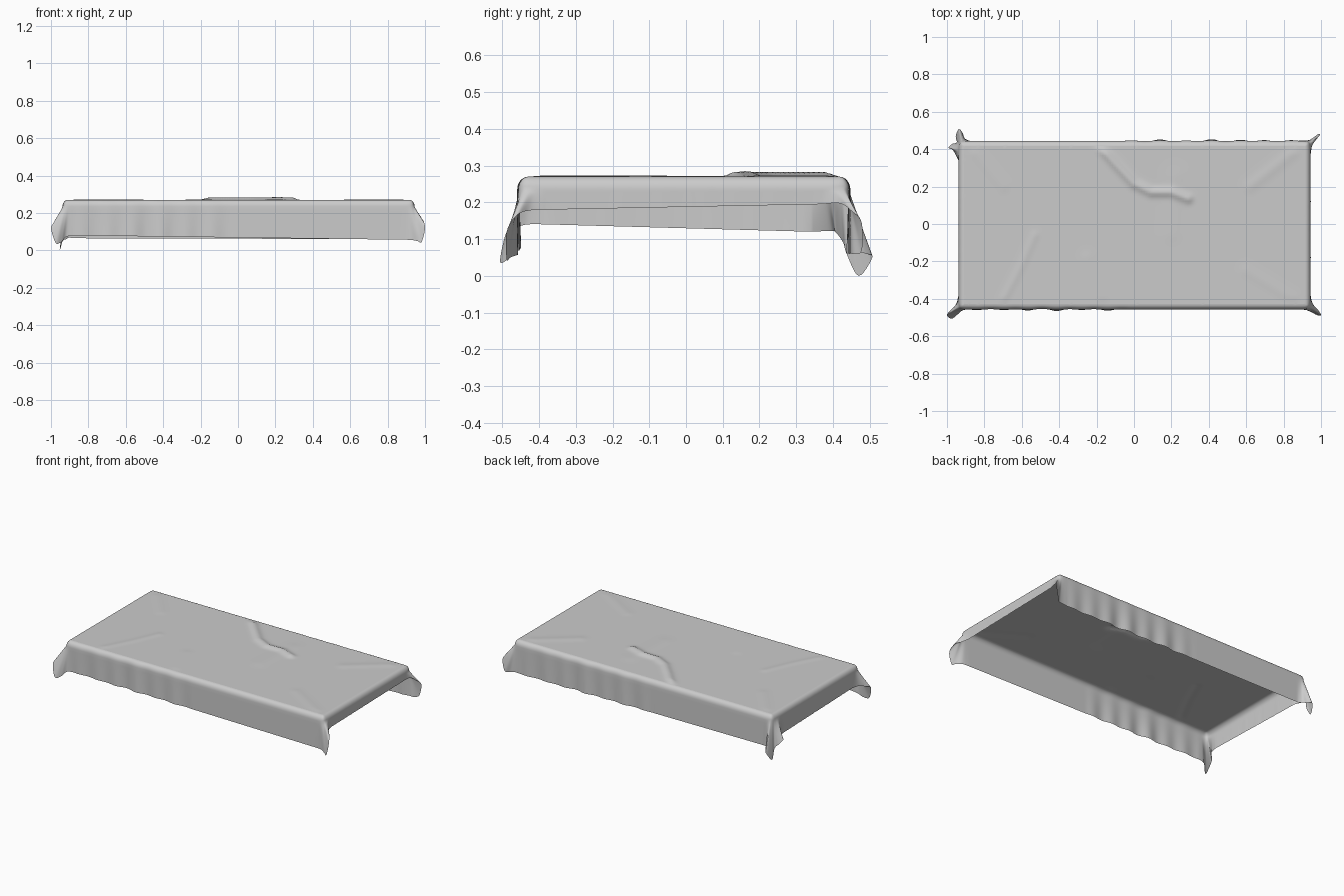
import bpy, bmesh, math
from mathutils import Vector

if "Cube" in bpy.data.objects:
    bpy.data.objects.remove(bpy.data.objects["Cube"])

TOP, MID = 0.27, 0.235            # table top height, end of the rounded edge
XL, XR, YF, YB = -0.938, 0.944, -0.457, 0.445   # hanging walls
R = 0.028                         # edge rounding
FXL, FXR, FYF, FYB = XL + R, XR - R, YF + R, YB - R

# Hem outline of the bunched cloth at each corner, counter-clockwise
FR = [(0.88, YF, .057), (0.925, -.461, .056), (0.96, -.478, .05), (0.982, -.488, .045),
      (1.0, -.488, .12), (0.985, -.46, .165), (0.955, -.425, .178), (XR, -.38, .18)]
BR = [(XR, .37, .195), (0.953, .42, .197), (0.975, .452, .175), (0.995, .478, .145),
      (0.98, .478, .068), (0.955, .455, .06), (0.925, .447, .063), (0.88, YB, .06)]
BL = [(-.88, YB, .065), (-.905, .458, .068), (-.918, .49, .06), (-.937, .507, .05),
      (-.953, .47, .0), (-.948, .437, .06), (-.972, .428, .09), (-.992, .408, .118),
      (-.968, .395, .122), (XL, .34, .12)]
FL = [(XL, -.38, .14), (-.952, -.43, .14), (-.982, -.462, .132), (-1.0, -.488, .12),
      (-.975, -.506, .04), (-.945, -.485, .045), (-.92, -.462, .072), (-.88, YF, .08)]


def spline(pts, sub=6):
    p = [Vector(q) for q in pts]
    p = [p[0]] + p + [p[-1]]
    out = []
    for i in range(1, len(p) - 2):
        a, b, c, d = p[i - 1:i + 3]
        for k in range(sub):
            t = k / sub
            out.append(0.5 * (2 * b + (c - a) * t + (2 * a - 5 * b + 4 * c - d) * t * t
                              + (3 * b - a - 3 * c + d) * t ** 3))
    return out + [p[-1]]


hem, wall = [], []


def add_corner(pts, cx, cy):
    h = spline(pts)
    a, b, c = h[0].copy(), h[-1].copy(), Vector((cx, cy, 0))
    for i, q in enumerate(h):
        t = i / (len(h) - 1)
        w = a * (1 - t) ** 3 + c * (3 * t * (1 - t)) + b * t ** 3
        hem.append(q)
        wall.append(Vector((w.x, w.y, MID)))


def add_side(a, b, normal, amp, lo, hi, n):
    # Straight side with shallow ripples between fractions lo and hi
    a, b, normal = Vector(a), Vector(b), Vector(normal)
    for i in range(1, n):
        t = i / n
        q = a.lerp(b, t)
        e = math.sin(math.pi * (t - lo) / (hi - lo)) ** 0.5 if lo < t < hi else 0
        w = amp * e * (math.sin(t * 78) + 0.5 * math.sin(t * 47 + 1))
        hem.append(q + normal * w)
        wall.append(Vector((q.x, q.y, MID)) + normal * w * 0.3)


add_side(FL[-1], FR[0], (0, -1, 0), .006, .0, .5, 110)
add_corner(FR, XR, YF)
add_side(FR[-1], BR[0], (1, 0, 0), .001, 0, 1, 30)
add_corner(BR, XR, YB)
add_side(BR[-1], BL[0], (0, 1, 0), .006, .0, .55, 110)
add_corner(BL, XL, YB)
add_side(BL[-1], FL[0], (-1, 0, 0), .001, 0, 1, 30)
add_corner(FL, XL, YF)

# Wrinkles on the top: (path, height, width)
RIDGES = [
    ([(-.19, .42), (-.1, .32), (0, .215), (.09, .17), (.2, .17), (.29, .135)], .013, .022),
    ([(-.53, -.06), (-.6, -.22), (-.7, -.41)], .003, .02),
    ([(-.25, -.18), (-.17, -.4)], .002, .03),
    ([(.2, -.05), (.22, .25)], .002, .05),
    ([(.62, .2), (.85, .38)], .003, .03),
    ([(-.7, .2), (-.85, .38)], .002, .03),
    ([(.6, -.25), (.85, -.4)], .002, .03),
]


def seg(p, a, b):
    d = b - a
    t = max(0, min(1, (p - a).dot(d) / d.length_squared))
    return (p - a - d * t).length


def height(x, y):
    p, z = Vector((x, y)), 0
    for path, h, w in RIDGES:
        d = min(seg(p, Vector(a), Vector(b)) for a, b in zip(path, path[1:]))
        z += h * math.exp(-(d / w) ** 2)
    border = min(x - FXL, FXR - x, y - FYF, FYB - y)
    return TOP + z * max(0, min(1, border / 0.04))


bm = bmesh.new()
# Skirt: rounded edge followed by the hanging cloth
rings = []
for j in range(7):
    a = j / 6 * math.pi / 2
    ring = []
    for w in wall:
        f = Vector((max(FXL, min(FXR, w.x)), max(FYF, min(FYB, w.y)), TOP))
        s = math.sin(a)
        ring.append((f.x + (w.x - f.x) * s, f.y + (w.y - f.y) * s,
                     MID + (TOP - MID) * math.cos(a)))
    rings.append(ring)
for j in range(1, 9):
    t = j / 8
    rings.append([w.lerp(h, t) for w, h in zip(wall, hem)])
vr = [[bm.verts.new(p) for p in ring] for ring in rings]
n = len(wall)
for up, lo in zip(vr, vr[1:]):
    for i in range(n):
        k = (i + 1) % n
        bm.faces.new((lo[i], lo[k], up[k], up[i]))

# Top sheet
NX, NY = 140, 66
grid = []
for j in range(NY + 1):
    y = FYF + (FYB - FYF) * j / NY
    grid.append([])
    for i in range(NX + 1):
        x = FXL + (FXR - FXL) * i / NX
        grid[-1].append(bm.verts.new((x, y, height(x, y))))
for j in range(NY):
    for i in range(NX):
        bm.faces.new((grid[j][i], grid[j][i + 1], grid[j + 1][i + 1], grid[j + 1][i]))

bmesh.ops.remove_doubles(bm, verts=bm.verts, dist=0.0003)
low = min(v.co.z for v in bm.verts)
for v in bm.verts:
    v.co.z -= low
for f in bm.faces:
    f.smooth = True
mesh = bpy.data.meshes.new("tablecloth")
bm.to_mesh(mesh)
bm.free()
cloth = bpy.data.objects.new("tablecloth", mesh)
bpy.context.collection.objects.link(cloth)
